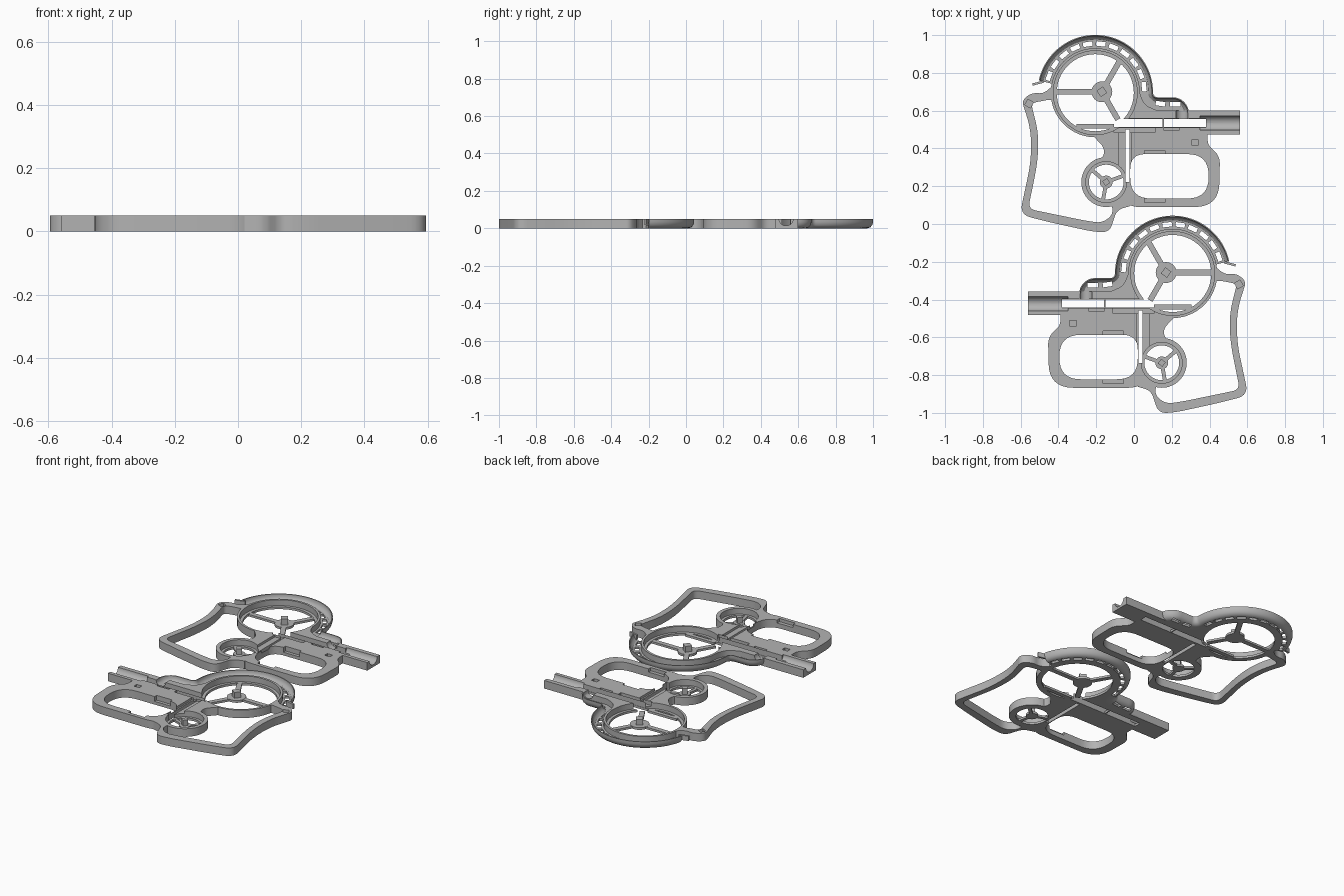
import bpy, bmesh
from math import sin, cos, pi, radians
from mathutils import Vector, Matrix

if "Cube" in bpy.data.objects:
    bpy.data.objects.remove(bpy.data.objects["Cube"])

H = 0.05          # full thickness
LOW = 0.014       # thin floor
WHEEL = (-0.205, 0.695)
HUB = (-0.17, 0.70)
SMALL = (-0.147, 0.222)

grey = bpy.data.materials.new("plain_grey")
grey.use_nodes = True
grey.diffuse_color = (0.45, 0.45, 0.45, 1)
grey.node_tree.nodes["Principled BSDF"].inputs["Base Color"].default_value = (0.45, 0.45, 0.45, 1)


def make(name, bm):
    bmesh.ops.recalc_face_normals(bm, faces=bm.faces)
    me = bpy.data.meshes.new(name)
    bm.to_mesh(me)
    bm.free()
    me.materials.append(grey)
    ob = bpy.data.objects.new(name, me)
    bpy.context.collection.objects.link(ob)
    return ob


def prism(name, pts, z0=0.0, z1=H):
    bm = bmesh.new()
    face = bm.faces.new([bm.verts.new((x, y, z0)) for x, y in pts])
    ext = bmesh.ops.extrude_face_region(bm, geom=[face])["geom"]
    for v in ext:
        if isinstance(v, bmesh.types.BMVert):
            v.co.z = z1
    return make(name, bm)


def rounded(corners, steps=8):
    """Outline from (x, y, radius) corners."""
    out = []
    for i, (x, y, r) in enumerate(corners):
        p = Vector((x, y))
        a = Vector(corners[i - 1][:2]) - p
        b = Vector(corners[(i + 1) % len(corners)][:2]) - p
        if r == 0:
            out.append(p)
            continue
        t = min(r, a.length * 0.48, b.length * 0.48)
        p0, p1 = p + a.normalized() * t, p + b.normalized() * t
        for k in range(steps + 1):
            s = k / steps
            out.append(p0 * (1 - s) ** 2 + p * 2 * s * (1 - s) * 0.9
                       + p * 0.2 * s * (1 - s) + p1 * s * s)
    return [tuple(q) for q in out]


def circle(c, r, n=64):
    return [(c[0] + r * cos(2 * pi * i / n), c[1] + r * sin(2 * pi * i / n)) for i in range(n)]


def rect(x0, x1, y0, y1):
    return [(x0, y0), (x1, y0), (x1, y1), (x0, y1)]


def bar(c, ang, l0, l1, w):
    """Rectangle along a direction from a centre."""
    d, n = Vector((cos(ang), sin(ang))), Vector((-sin(ang), cos(ang))) * w / 2
    c = Vector(c)
    return [tuple(p) for p in (c + d * l0 - n, c + d * l1 - n, c + d * l1 + n, c + d * l0 + n)]


def rod(axis, c, r, length):
    bm = bmesh.new()
    bmesh.ops.create_cone(bm, cap_ends=True, segments=32, radius1=r, radius2=r, depth=length,
                          matrix=Matrix.Translation(c) @ Matrix.Rotation(pi / 2, 4, axis))
    return make("cutter", bm)


def boolean(ob, tools, op):
    for t in tools:
        m = ob.modifiers.new("bool", 'BOOLEAN')
        m.operation, m.object, m.solver = op, t, 'EXACT'
    bpy.context.view_layer.update()
    me = bpy.data.meshes.new_from_object(ob.evaluated_get(bpy.context.evaluated_depsgraph_get()))
    ob.modifiers.clear()
    ob.data = me
    for t in tools:
        bpy.data.objects.remove(t)


def cut(pts, z0=-0.02):
    return prism("cutter", pts, z0, H + 0.02)


parts = []

# Stock loop
stock = prism("stock", rounded([
    (-0.42, 0.74, 0), (-0.48, 0.69, 0.03), (-0.54, 0.695, 0.03), (-0.595, 0.655, 0.04),
    (-0.545, 0.50, 0.12), (-0.545, 0.33, 0.12), (-0.605, 0.05, 0.06), (-0.45, 0.01, 0.08),
    (-0.22, -0.04, 0.1), (-0.13, -0.045, 0.05), (-0.09, 0.075, 0.05), (-0.02, 0.095, 0),
    (-0.05, 0.2, 0), (-0.05, 0.55, 0), (-0.2, 0.65, 0)]))
boolean(stock, [cut(rounded([
    (-0.545, 0.64, 0.03), (-0.505, 0.48, 0.1), (-0.51, 0.33, 0.1), (-0.56, 0.08, 0.04),
    (-0.26, 0.018, 0.08), (-0.17, 0.005, 0.04), (-0.11, 0.05, 0.04), (-0.12, 0.12, 0),
    (-0.12, 0.55, 0), (-0.25, 0.6, 0), (-0.44, 0.66, 0.03)])),
    cut(bar((-0.555, 0.637), radians(60), -0.017, 0.017, 0.034), 0.03)], 'DIFFERENCE')

# Body with grip and barrel, joined to the two wheel housings and the stock
body = prism("body", rounded([
    (-0.21, 0.55, 0), (-0.21, 0.46, 0), (-0.145, 0.39, 0.05), (-0.2, 0.30, 0), (-0.1, 0.22, 0),
    (-0.06, 0.115, 0), (0.0, 0.09, 0.04), (0.45, 0.09, 0.17), (0.455, 0.36, 0.12),
    (0.39, 0.42, 0.03), (0.39, 0.475, 0), (0.56, 0.475, 0), (0.56, 0.60, 0), (0.125, 0.60, 0),
    (0.055, 0.63, 0.04), (0.03, 0.695, 0), (-0.2, 0.695, 0)]))
boolean(body, [prism("wheel_housing", circle(WHEEL, 0.236)),
               prism("small_housing", circle(SMALL, 0.132)), stock], 'UNION')
boolean(body, [
    cut(circle(WHEEL, 0.222), LOW), cut(circle(WHEEL, 0.204)),           # main wheel well
    cut(circle(SMALL, 0.108), LOW), cut(circle(SMALL, 0.092)),           # small wheel well
    cut(rounded([(-0.02, 0.135, 0.11), (0.395, 0.135, 0.14),
                 (0.395, 0.37, 0.14), (-0.02, 0.37, 0.08)])),            # grip opening
    cut(rect(-0.105, 0.152, 0.514, 0.557)), cut(rect(0.158, 0.38, 0.514, 0.557)),
    cut(rect(-0.30, 0.38, 0.512, 0.559), LOW),                           # slide slot
    cut(rect(-0.046, -0.024, 0.222, 0.50)),
    cut(rect(-0.083, -0.015, 0.26, 0.484), 0.035),                       # trigger slot
    cut(rect(-0.105, 0.11, 0.484, 0.512), 0.025),
    cut(rect(0.155, 0.24, 0.497, 0.512), 0.03),
    cut(rect(0.055, 0.165, 0.365, 0.39), 0.02),
    cut(rect(0.055, 0.165, 0.113, 0.14), 0.03),
    cut(rect(0.305, 0.342, 0.418, 0.445), 0.02),
    rod('Y', (0.48, 0.535, H + 0.002), 0.038, 0.26),                     # barrel bore
    rod('X', (0.255, 0.57, H + 0.002), 0.034, 0.08)], 'DIFFERENCE')      # feed port
parts.append(body)

# Floor piece under the main wheel
parts.append(prism("wheel_floor", rect(-0.305, -0.105, 0.505, 0.53), 0, LOW))

# Hubs with spokes and square posts
for label, c, r, w, post, spokes in (
        ("wheel", HUB, 0.055, 0.03, 0.04, ((180, 0.25), (60, 0.205), (-60, 0.17))),
        ("small_wheel", SMALL, 0.034, 0.02, 0.03, ((20, 0.1), (140, 0.1), (260, 0.1)))):
    parts.append(prism(label + "_hub", circle(c, r, 32), 0, LOW))
    parts.append(prism(label + "_post", bar(c, radians(35), -post / 2, post / 2, post), 0, H))
    for a, length in spokes:
        parts.append(prism(label + "_spoke", bar(c, radians(a), r * 0.7, length, w), 0, LOW - 0.001))


# Curved feed channel swept along arcs
def arc(cx, cy, r, a0, a1, n):
    return [(cx + r * cos(radians(a0 + (a1 - a0) * i / n)),
             cy + r * sin(radians(a0 + (a1 - a0) * i / n))) for i in range(n + 1)]


path = (arc(*WHEEL, 0.27, 168, 0, 48) + arc(0.125, 0.695, 0.06, 180, 270, 10)[1:]
        + arc(0.205, 0.585, 0.05, 90, 0, 8) + [(0.255, 0.557)])
section = [(-0.036, 0), (0.005, 0), (0.02, 0.005), (0.031, 0.017), (0.036, 0.034), (0.036, H),
           (0.03, H), (0.029, 0.036), (0.022, 0.023), (0.012, 0.015), (0.002, LOW), (-0.036, LOW)]
bm = bmesh.new()
rings = []
for i, p in enumerate(path):
    a, b = path[max(i - 1, 0)], path[min(i + 1, len(path) - 1)]
    t = (Vector(b) - Vector(a)).normalized()
    rings.append([bm.verts.new((p[0] - t.y * d, p[1] + t.x * d, z)) for d, z in section])
n = len(section)
for r0, r1 in zip(rings, rings[1:]):
    for k in range(n):
        bm.faces.new((r0[k], r0[(k + 1) % n], r1[(k + 1) % n], r1[k]))
bm.faces.new(rings[0])
bm.faces.new(rings[-1])
channel = make("feed_channel", bm)
slots = []
for i in range(11):
    a = radians(160 - 15.3 * i)
    c = (WHEEL[0] + 0.26 * cos(a), WHEEL[1] + 0.26 * sin(a))
    slots.append(cut(bar(c, a + pi / 2, -0.025, 0.025, 0.024)))
slots += [cut(bar((0.14, 0.637), radians(-8), -0.025, 0.025, 0.024)),
          cut(rect(0.19, 0.245, 0.622, 0.645))]
boolean(channel, slots, 'DIFFERENCE')
parts.append(channel)
parts.append(prism("channel_lip", bar((-0.497, 0.749), radians(195), -0.02, 0.042, 0.012), 0.02, H))

# Opposite half: mirrored and moved forward
for ob in list(parts):
    me = ob.data.copy()
    me.transform(Matrix.Translation((0, -0.957, 0)) @ Matrix.Diagonal((-1, 1, 1, 1)))
    me.flip_normals()
    twin = bpy.data.objects.new(ob.name + "_mirrored", me)
    bpy.context.collection.objects.link(twin)
    parts.append(twin)

bpy.ops.object.select_all(action='DESELECT')
for ob in parts:
    ob.select_set(True)
bpy.context.view_layer.objects.active = parts[0]
bpy.ops.object.shade_smooth_by_angle(angle=radians(30))
